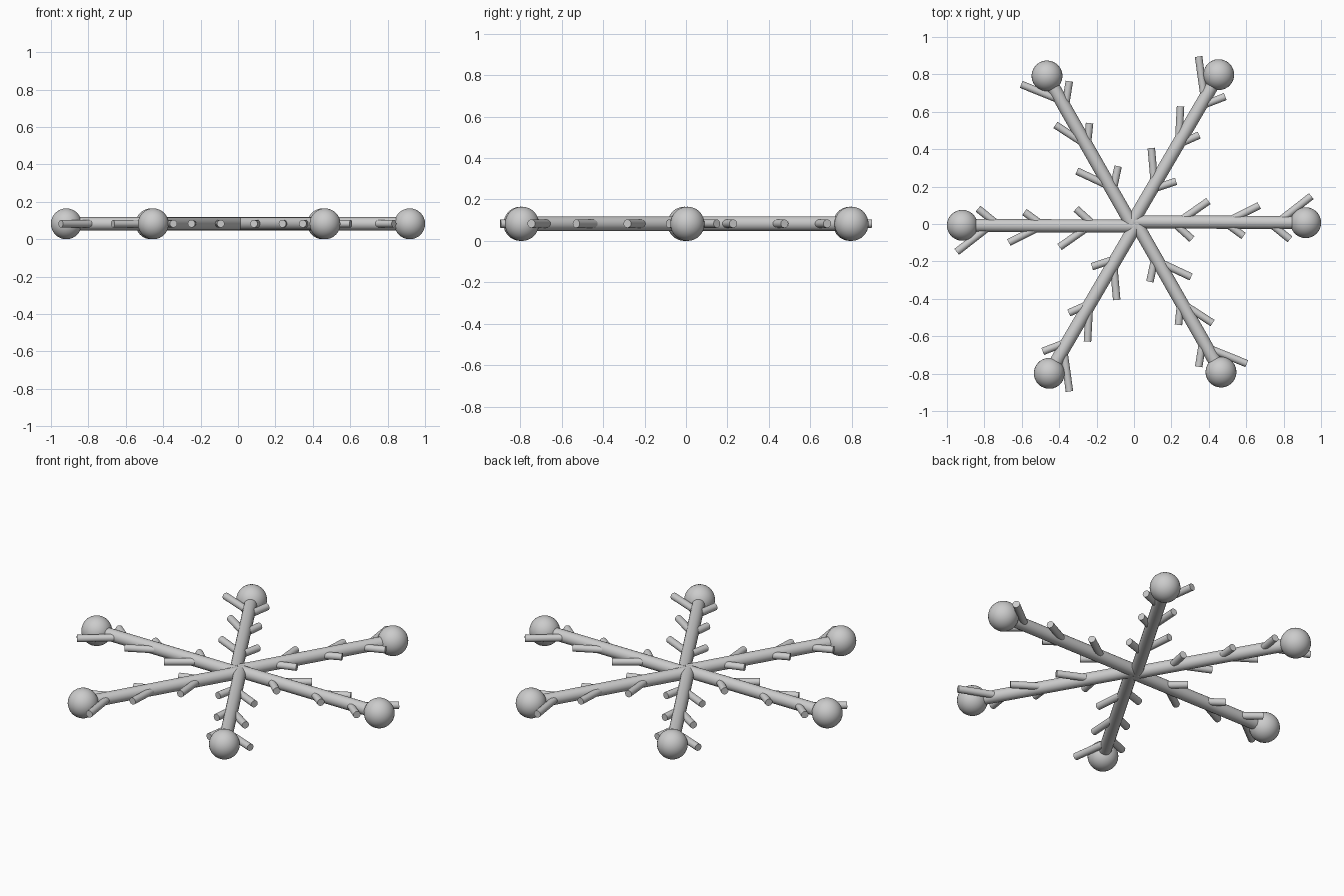
import bpy
from math import radians, tan, pi
from mathutils import Matrix, Vector

cube = bpy.data.objects.get("Cube")
if cube:
    bpy.data.objects.remove(cube, do_unlink=True)

MID = 0.083          # height of the flat centre plane
BALL = 0.0825

grey = bpy.data.materials.new("light_grey")
grey.use_nodes = True
colour = (0.6, 0.6, 0.6, 1)
grey.diffuse_color = colour
grey.node_tree.nodes["Principled BSDF"].inputs["Base Color"].default_value = colour


def finish(name, spin):
    """Name, colour, smooth and swing the new part to its arm."""
    ob = bpy.context.object
    ob.name = name
    ob.data.materials.append(grey)
    bpy.ops.object.shade_smooth_by_angle(angle=radians(40))
    ob.matrix_world = spin @ ob.matrix_basis


def rod(name, start, end, radius, spin):
    a, b = Vector((*start, MID)), Vector((*end, MID))
    bpy.ops.mesh.primitive_cylinder_add(
        vertices=20, radius=radius, depth=(b - a).length, location=(a + b) / 2,
        rotation=(b - a).to_track_quat('Z', 'Y').to_euler())
    finish(name, spin)


# twig tips and angles, measured along an arm that points to +x
twigs = {
    "left_twig": [(0.398, 0.123, 35), (0.669, 0.099, 27), (0.948, 0.149, 38)],
    "right_twig": [(0.31, -0.081, -42), (0.586, -0.064, -36), (0.834, -0.082, -39)],
}

for i in range(6):
    spin = Matrix.Rotation(i * pi / 3, 4, 'Z')
    # main arm
    rod(f"arm_{i + 1}", (0, 0.012), (0.918, 0.007), 0.035, spin)
    # end ball
    bpy.ops.mesh.primitive_uv_sphere_add(
        segments=32, ring_count=16, radius=BALL, location=(0.918, 0.007, BALL))
    finish(f"end_ball_{i + 1}", spin)
    # slanted side twigs, rooted on the arm's axis
    for name, tips in twigs.items():
        for k, (x, y, angle) in enumerate(tips):
            root = (x - (y - 0.01) / tan(radians(angle)), 0.01)
            rod(f"{name}_{i + 1}_{k + 1}", root, (x, y), 0.02, spin)
